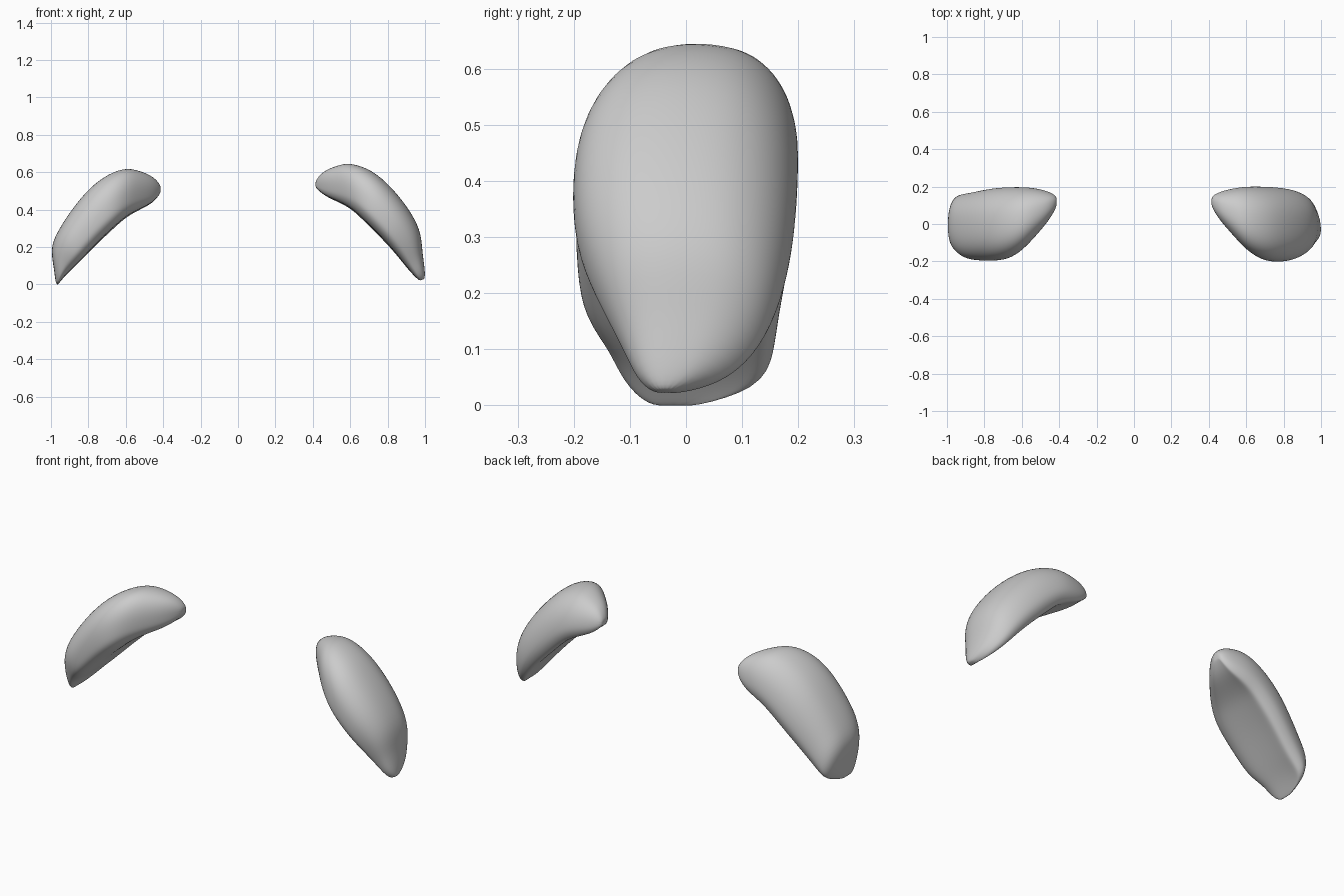
import bpy, bmesh, math
from mathutils import Vector

if "Cube" in bpy.data.objects:
    bpy.data.objects.remove(bpy.data.objects["Cube"])

# Stations from inner end to outer tip: outer (x, z), inner (x, z), front y, back y
RIGHT = [
    (.415, .555, .415, .515, .09, .15), (.45, .605, .465, .468, .02, .175),
    (.53, .638, .545, .432, -.07, .195), (.60, .655, .61, .395, -.145, .203),
    (.72, .614, .67, .335, -.195, .203), (.82, .524, .73, .275, -.205, .20),
    (.91, .414, .80, .205, -.195, .19), (.98, .29, .86, .135, -.155, .168),
    (.985, .18, .91, .075, -.115, .13), (1.0, .08, .95, .035, -.09, .07),
    (1.0, .03, .97, .02, -.06, -.01)]
LEFT = [
    (.413, .53, .415, .485, .09, .15), (.45, .578, .455, .43, .02, .175),
    (.53, .612, .53, .392, -.07, .195), (.61, .628, .595, .355, -.145, .20),
    (.72, .58, .65, .305, -.19, .20), (.82, .494, .72, .24, -.198, .195),
    (.91, .374, .79, .17, -.195, .18), (.965, .285, .845, .115, -.185, .168),
    (1.005, .2, .90, .065, -.14, .16), (.985, .09, .94, .025, -.115, .143),
    (.976, .015, .965, -.005, -.07, .02)]
N = 20


def ring(st):
    """Domed outside, nearly flat underneath with a ridge along the back."""
    ox, oz, ix, iz, y0, y1 = st
    pts = []
    for k in range(N):
        a = 2 * math.pi * k / N
        c, s = math.cos(a), math.sin(a)
        flat = .75 if c > 0 else .9
        y = (y0 + y1) / 2 + (y1 - y0) / 2 * math.copysign(abs(c) ** flat, c)
        y -= .07 * (y1 - y0) * max(0, s)
        if s >= 0:
            v = .3 + .7 * s ** .9
        else:
            steep = 1.6 if c > 0 else 1.15
            v = .3 - .3 * min(1, steep * abs(s)) + .05 * max(0, abs(s) - .6) / .4
        pts.append(Vector((ix + (ox - ix) * v, y, iz + (oz - iz) * v)))
    return pts


def pad(name, stations, side):
    bm = bmesh.new()
    rings = []
    for st in stations:
        rings.append([bm.verts.new((p.x * side, p.y, p.z)) for p in ring(st)])
    for a, b in zip(rings, rings[1:]):
        for k in range(N):
            j = (k + 1) % N
            bm.faces.new((a[k], a[j], b[j], b[k]))
    # Rounded end caps
    for r in (rings[0], rings[-1]):
        mid = bm.verts.new(sum((v.co for v in r), Vector()) / N)
        for k in range(N):
            bm.faces.new((r[k], r[(k + 1) % N], mid))
    bmesh.ops.recalc_face_normals(bm, faces=bm.faces)
    for f in bm.faces:
        f.smooth = True
    me = bpy.data.meshes.new(name)
    bm.to_mesh(me)
    bm.free()
    ob = bpy.data.objects.new(name, me)
    bpy.context.collection.objects.link(ob)
    sub = ob.modifiers.new("smooth", 'SUBSURF')
    sub.levels = sub.render_levels = 2


pad("right_shoulder_pad", RIGHT, 1)
pad("left_shoulder_pad", LEFT, -1)
